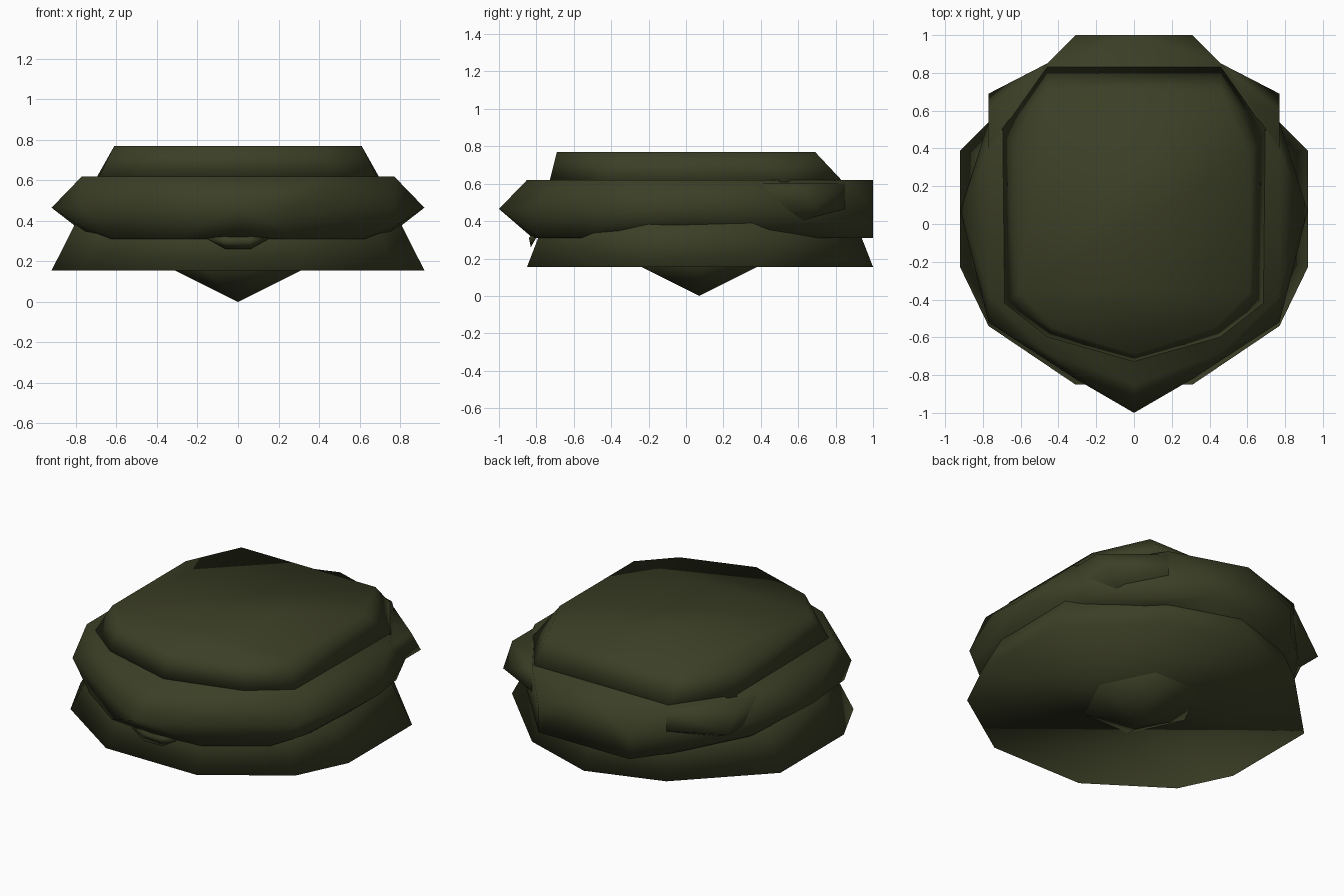
import bpy
import bmesh

cube = bpy.data.objects.get("Cube")
if cube:
    bpy.data.objects.remove(cube, do_unlink=True)

# Single dark olive colour
olive = bpy.data.materials.new("dark_olive")
olive.use_nodes = True
colour = (0.044, 0.049, 0.019, 1)
olive.diffuse_color = colour
bsdf = olive.node_tree.nodes["Principled BSDF"]
bsdf.inputs["Base Color"].default_value = colour
bsdf.inputs["Roughness"].default_value = 0.9


def lump(name, layers):
    """Wrap a smooth-shaded skin around half outlines, mirrored in x; layers = {z: [(x, y)]}."""
    points = set()
    for z, outline in layers.items():
        for x, y in outline:
            points.update({(x, y, z), (-x, y, z)})
    bm = bmesh.new()
    for p in sorted(points):
        bm.verts.new(p)
    hull = bmesh.ops.convex_hull(bm, input=bm.verts[:])
    spare = {g for g in hull["geom_interior"] + hull["geom_unused"]
             if isinstance(g, bmesh.types.BMVert)}
    bmesh.ops.delete(bm, geom=list(spare), context="VERTS")
    bmesh.ops.recalc_face_normals(bm, faces=bm.faces[:])
    for face in bm.faces:
        face.smooth = True
    mesh = bpy.data.meshes.new(name)
    bm.to_mesh(mesh)
    bm.free()
    mesh.materials.append(olive)
    obj = bpy.data.objects.new(name, mesh)
    bpy.context.collection.objects.link(obj)


# Flared foliage skirt
skirt = [(0.31, -0.85), (0.77, -0.54), (0.92, -0.23), (0.92, 0.39), (0.46, 0.85), (0, 1.0)]
lump("lower_skirt", {
    0.155: skirt,
    0.465: [(x * 0.83, 0.07 + (y - 0.07) * 0.87) for x, y in skirt],
})

# Pointed root below the skirt
lump("root_tip", {
    0.0: [(0, 0.07)],
    0.155: [(0.31, 0.07), (0.16, -0.24), (0.16, 0.38)],
    0.2: [(0.31, 0.07), (0.16, -0.24), (0.16, 0.38)],
})

# Bulging middle with side points and a front point
lump("middle_mass", {
    0.31: [(0, -0.82), (0.31, -0.79), (0.62, -0.57), (0.72, -0.2),
           (0.66, 0.45), (0.46, 0.8), (0.31, 1.0)],
    0.37: [(0.77, -0.45), (0.77, 0.45)],
    0.465: [(0, -1.0), (0.31, -0.82), (0.77, -0.52), (0.92, 0.07), (0.77, 0.54), (0.31, 1.0)],
    0.62: [(0, -0.85), (0.46, -0.68), (0.77, -0.38), (0.77, 0.38), (0.46, 0.85), (0, 1.0)],
})

# Back shoulders
lump("back_shoulders", {
    0.37: [(0.6, 0.3), (0.6, 0.6)],
    0.465: [(0.77, -0.5), (0.77, 0.69), (0.46, 0.85)],
    0.6: [(0.77, -0.4), (0.77, 0.6), (0.46, 0.85)],
})

# Flat crown
lump("crown", {
    0.61: [(0, -0.73), (0.46, -0.6), (0.69, -0.42), (0.7, 0.5), (0.46, 0.84)],
    0.77: [(0, -0.69), (0.43, -0.55), (0.61, -0.36), (0.61, 0.36), (0.46, 0.69)],
})

# Small lump hanging under the front point
lump("front_lump", {
    0.26: [(0.06, -0.83)],
    0.31: [(0.15, -0.82), (0.06, -0.84)],
    0.4: [(0.1, -0.75)],
})
